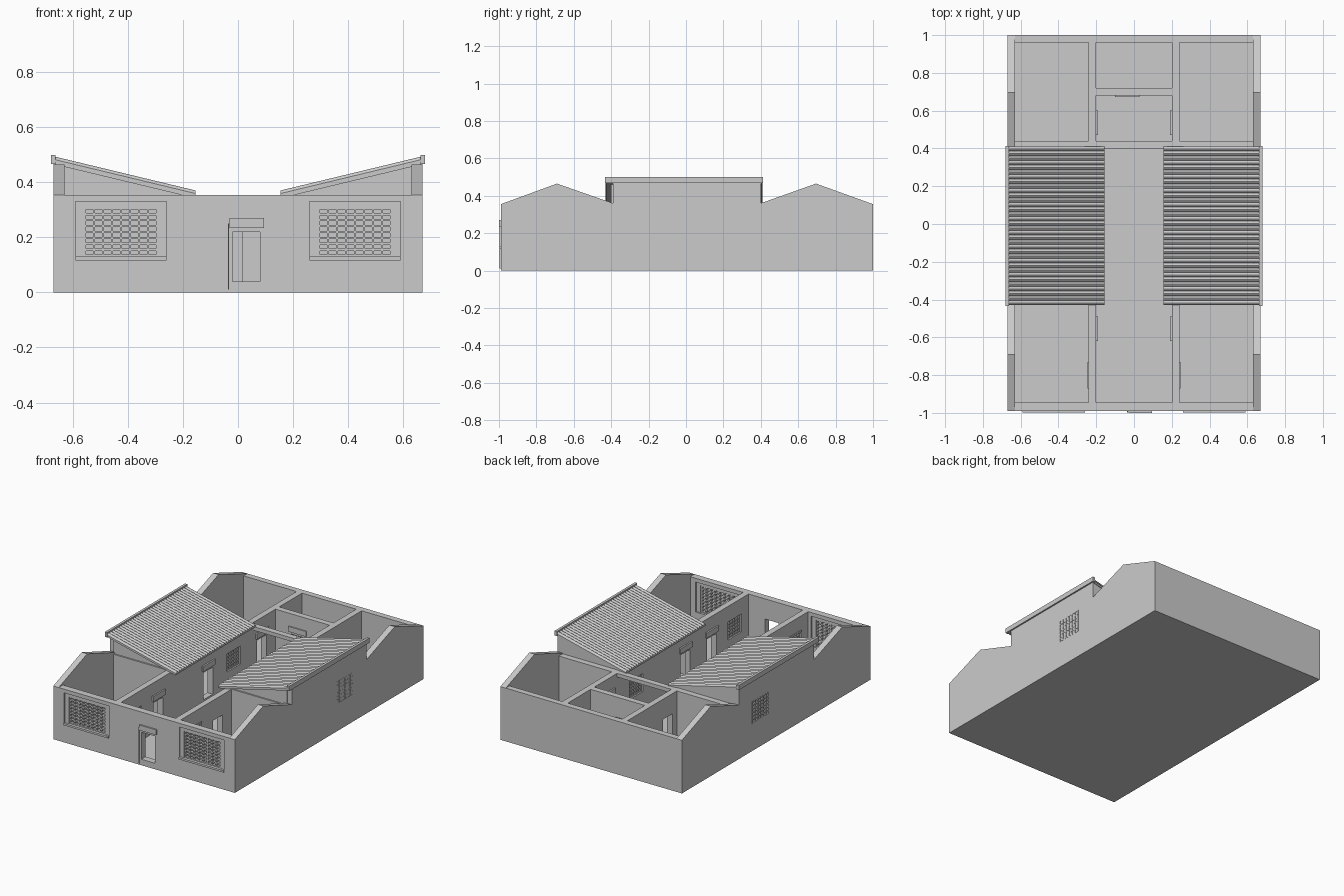
import bpy, bmesh, math
from mathutils import Vector

old = bpy.data.objects.get("Cube")
if old:
    bpy.data.objects.remove(old, do_unlink=True)

GREY = (0.6, 0.6, 0.6, 1)
plaster = bpy.data.materials.new("plain grey")
plaster.use_nodes = True
plaster.diffuse_color = GREY
plaster.node_tree.nodes["Principled BSDF"].inputs["Base Color"].default_value = GREY

WALL_H, FLOOR = 0.355, 0.02


def add_prism(bm, points, vector):
    """Extrude a flat outline along a vector."""
    bottom = [bm.verts.new(p) for p in points]
    top = [bm.verts.new(Vector(p) + Vector(vector)) for p in points]
    bm.faces.new(bottom)
    bm.faces.new(top[::-1])
    for i in range(len(points)):
        j = (i + 1) % len(points)
        bm.faces.new((bottom[j], bottom[i], top[i], top[j]))


def add_box(bm, x, y, z):
    add_prism(bm, [(x[0], y[0], z[0]), (x[1], y[0], z[0]), (x[1], y[1], z[0]), (x[0], y[1], z[0])],
              (0, 0, z[1] - z[0]))


def finish(name, bm):
    bmesh.ops.recalc_face_normals(bm, faces=bm.faces)
    mesh = bpy.data.meshes.new(name)
    bm.to_mesh(mesh)
    bm.free()
    mesh.materials.append(plaster)
    ob = bpy.data.objects.new(name, mesh)
    bpy.context.collection.objects.link(ob)
    return ob


def boxes(name, *specs):
    bm = bmesh.new()
    for spec in specs:
        add_box(bm, *spec)
    return finish(name, bm)


def prism(name, points, vector):
    bm = bmesh.new()
    add_prism(bm, points, vector)
    return finish(name, bm)


def spec(axis, depth, across, z):
    """Box ranges for a panel whose normal is the x (0) or y (1) axis."""
    return (depth, across, z) if axis == 0 else (across, depth, z)


def cut(wall, axis, depth, openings):
    """Cut rectangular openings (across, z) through a wall."""
    holes = boxes(wall.name + "_cutter", *[
        spec(axis, (depth[0] - 0.05, depth[1] + 0.05), a, z) for a, z in openings])
    holes.hide_render = True
    mod = wall.modifiers.new("openings", 'BOOLEAN')
    mod.operation, mod.solver, mod.object = 'DIFFERENCE', 'EXACT', holes
    bpy.context.view_layer.update()
    done = bpy.data.meshes.new_from_object(wall.evaluated_get(bpy.context.evaluated_depsgraph_get()))
    wall.modifiers.clear()
    wall.data = done
    bpy.data.objects.remove(holes, do_unlink=True)


def lattice(name, axis, depth, across, z, columns, rows, bar=0.008):
    """Grid of crossing bars."""
    parts = []
    for i in range(columns + 1):
        u = across[0] + (across[1] - across[0] - bar) * i / columns
        parts.append(spec(axis, depth, (u, u + bar), z))
    for i in range(rows + 1):
        w = z[0] + (z[1] - z[0] - bar) * i / rows
        parts.append(spec(axis, depth, across, (w, w + bar)))
    return boxes(name, *parts)


DOOR_Z, LINTEL_Z, WINDOW_Z = (0.04, 0.22), (0.235, 0.27), (0.13, 0.25)


def span(centre, width):
    return (centre - width / 2, centre + width / 2)


# Ground slab
boxes("floor", ((-0.66, 0.66), (-0.98, 0.99), (0, FLOOR)))

# Front wall with door and two large windows
front = boxes("front_wall", ((-0.67, 0.67), (-0.99, -0.945), (0, WALL_H)))
front_holes = [((-0.02, 0.08), DOOR_Z)]
front_holes += [((min(s * 0.26, s * 0.59), max(s * 0.26, s * 0.59)), (0.13, 0.33)) for s in (-1, 1)]
cut(front, 1, (-0.99, -0.945), front_holes)
boxes("front_lintel", ((-0.03, 0.095), (-1.0, -0.985), LINTEL_Z))
boxes("front_door_edge", ((-0.037, -0.032), (-0.997, -0.985), (0.01, 0.25)))
for s, side in ((-1, "right"), (1, "left")):
    c = s * 0.425
    y = (-0.983, -0.955)
    boxes(side + "_window_frame",
          ((c - 0.165, c - 0.135), y, (0.13, 0.33)), ((c + 0.135, c + 0.165), y, (0.13, 0.33)),
          ((c - 0.135, c + 0.135), y, (0.31, 0.33)))
    lattice(side + "_window_lattice", 1, (-0.978, -0.96), span(c, 0.27), (0.13, 0.31), 8, 8)
    boxes(side + "_window_sill", (span(c, 0.33), (-0.997, -0.96), (0.117, 0.13)))

# Back wall and the cross walls of the back rooms
boxes("back_wall", ((-0.67, 0.67), (0.96, 1.0), (0, WALL_H)))
inner = boxes("back_room_wall", ((-0.2, 0.2), (0.68, 0.72), (0, WALL_H)))
cut(inner, 1, (0.68, 0.72), [((-0.085, 0.015), DOOR_Z)])
boxes("back_room_lintel", ((-0.1, 0.03), (0.672, 0.685), LINTEL_Z))
boxes("courtyard_beam", ((-0.2, 0.2), (0.40, 0.44), (0.33, WALL_H)))

# Gabled outer wall outline in y and z
GABLE = [(-0.99, 0), (1, 0), (1, WALL_H), (0.695, 0.465), (0.40, 0.36), (0.40, 0.475),
         (-0.39, 0.475), (-0.39, 0.36), (-0.69, 0.465), (-0.99, WALL_H)]

# Tile wave outline: half-round ridges running down the slope
RIDGES, STEPS = 34, 4
Y0, Y1 = -0.43, 0.41


def roof_outline(x, z):
    n = RIDGES * STEPS
    top = [(x, Y0 + (Y1 - Y0) * i / n, z + 0.011 * abs(math.sin(math.pi * i / STEPS)) + 0.001)
           for i in range(n + 1)]
    return [(x, Y1, z - 0.006), (x, Y0, z - 0.006)] + top


for s, side in ((-1, "right"), (1, "left")):
    # Outer wall with its lattice window
    outer = prism(side + "_outer_wall", [(s * 0.63, y, z) for y, z in GABLE], (s * 0.04, 0, 0))
    if s < 0:
        cut(outer, 0, (-0.67, -0.63), [((0.08, 0.26), (0.18, 0.33))])
        lattice("right_side_lattice", 0, (-0.671, -0.645), (0.08, 0.26), (0.18, 0.33), 6, 6)
    else:
        lattice("left_side_lattice", 0, (0.66, 0.6712), (0.08, 0.26), (0.18, 0.33), 6, 6, 0.005)

    # Long inner wall facing the courtyard
    depth = (min(s * 0.2, s * 0.24), max(s * 0.2, s * 0.24))
    long_wall = boxes(side + "_courtyard_wall", (depth, (-0.95, 0.965), (0, WALL_H)))
    doors = (-0.555, -0.03 if s < 0 else -0.28, 0.535)
    windows = (-0.80, 0.24)
    cut(long_wall, 0, depth, [(span(y, 0.1), DOOR_Z) for y in doors]
        + [(span(y, 0.14), WINDOW_Z) for y in windows])
    face = (min(s * 0.19, s * 0.205), max(s * 0.19, s * 0.205))
    boxes(side + "_door_lintels", *[(face, span(y, 0.13), LINTEL_Z) for y in doors])
    for y, place in zip(windows, ("front", "middle")):
        lattice(f"{side}_{place}_lattice", 0, (min(s * 0.21, s * 0.23), max(s * 0.21, s * 0.23)),
                span(y, 0.14), WINDOW_Z, 5, 5)
    for y, place in ((-0.80, "front"),):
        boxes(f"{side}_{place}_window_head",
              ((min(s * 0.235, s * 0.245), max(s * 0.235, s * 0.245)), span(y, 0.14), (0.25, 0.262)))

    # Cross walls closing the roofed wing, with sloping infill up to the roof
    xs = (min(s * 0.22, s * 0.64), max(s * 0.22, s * 0.64))
    boxes(side + "_cross_walls", (xs, (-0.41, -0.37), (0, WALL_H)), (xs, (0.40, 0.44), (0, WALL_H)))
    for y, place in ((-0.40, "front"), (0.36, "back")):
        prism(f"{side}_{place}_infill",
              [(s * 0.2, y, 0.34), (s * 0.64, y, 0.34), (s * 0.64, y, 0.474), (s * 0.2, y, 0.364)],
              (0, 0.04, 0))

    # Tiled roof falling toward the courtyard
    prism(side + "_tile_roof", roof_outline(s * 0.155, 0.359), (s * 0.515, 0, 0.124))
    prism(side + "_roof_boards",
          [(s * 0.165, Y0 + 0.005, 0.345), (s * 0.165, Y1 - 0.005, 0.345),
           (s * 0.165, Y1 - 0.005, 0.356), (s * 0.165, Y0 + 0.005, 0.356)], (s * 0.5, 0, 0.12))
    boxes(side + "_eave_cap", ((min(s * 0.663, s * 0.68), max(s * 0.663, s * 0.68)),
                               (Y0 - 0.003, Y1 + 0.003), (0.468, 0.5)))
